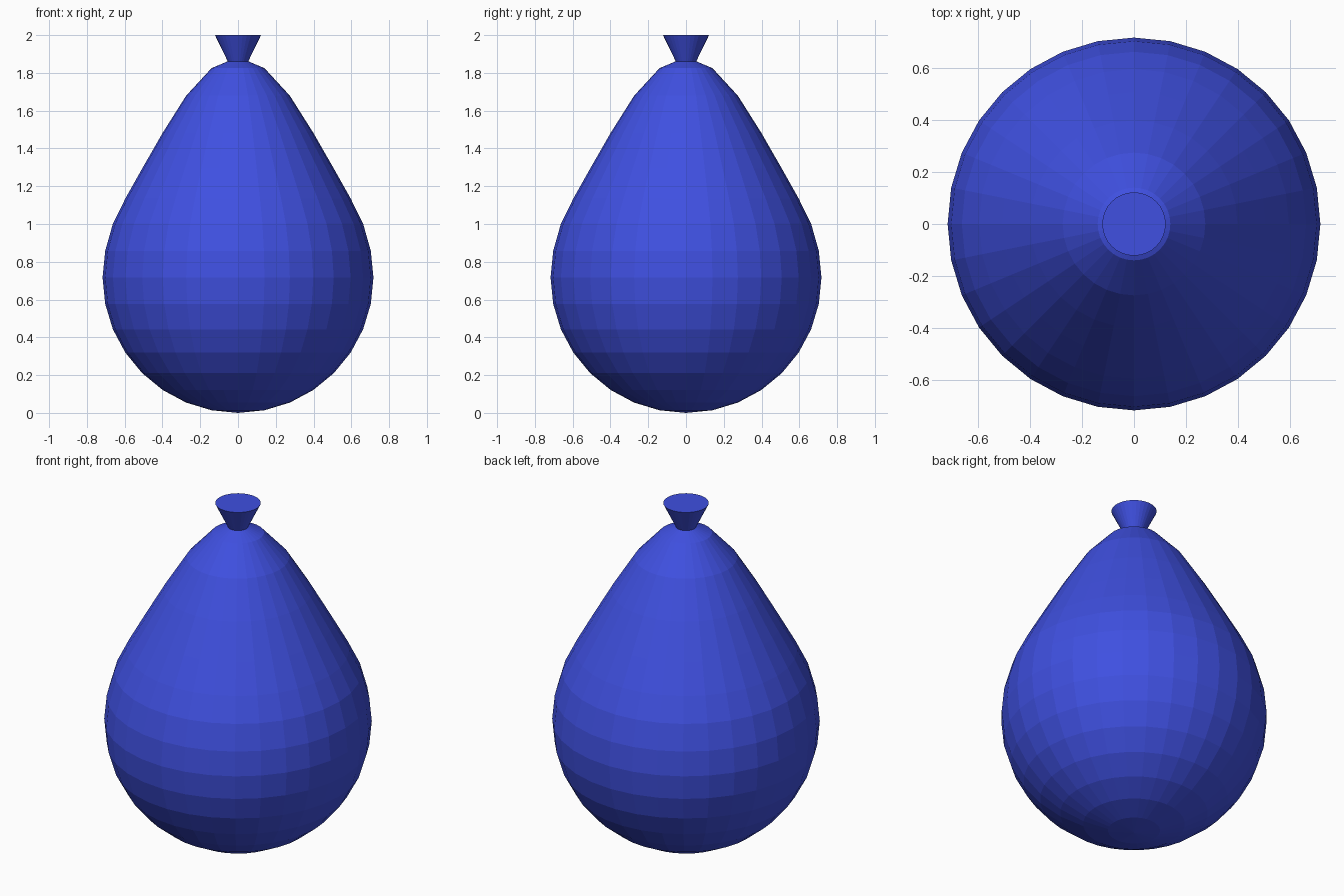
import bpy, bmesh, math
from mathutils import Matrix

if "Cube" in bpy.data.objects:
    bpy.data.objects.remove(bpy.data.objects["Cube"])

R = 0.717
mat = bpy.data.materials.new("blue_rubber")
mat.diffuse_color = (0.05, 0.08, 0.75, 1)
mat.use_nodes = True
mat.node_tree.nodes["Principled BSDF"].inputs["Base Color"].default_value = mat.diffuse_color


def finish(bm, name):
    bmesh.ops.recalc_face_normals(bm, faces=bm.faces)
    mesh = bpy.data.meshes.new(name)
    bm.to_mesh(mesh)
    bm.free()
    mesh.materials.append(mat)
    obj = bpy.data.objects.new(name, mesh)
    bpy.context.collection.objects.link(obj)
    return obj


# Balloon body: sphere whose upper rings are pulled up into a pear shape
lift = {10: 0.01, 11: 0.02, 12: 0.07, 13: 0.17, 14: 0.30, 15: 0.405, 16: 0.45}
bm = bmesh.new()
bmesh.ops.create_uvsphere(bm, u_segments=32, v_segments=16, radius=R)
for v in bm.verts:
    ring = round(math.acos(max(-1, min(1, -v.co.z / R))) / math.pi * 16)
    v.co.z += R + lift.get(ring, 0)
finish(bm, "balloon_body")

# Tied neck: inverted cone with its tip sunk in the body
bm = bmesh.new()
bmesh.ops.create_cone(bm, cap_ends=True, segments=32, radius1=0, radius2=0.122,
                      depth=0.25, matrix=Matrix.Translation((0, 0, 1.875)))
bmesh.ops.remove_doubles(bm, verts=bm.verts, dist=0.0001)
finish(bm, "balloon_neck")
